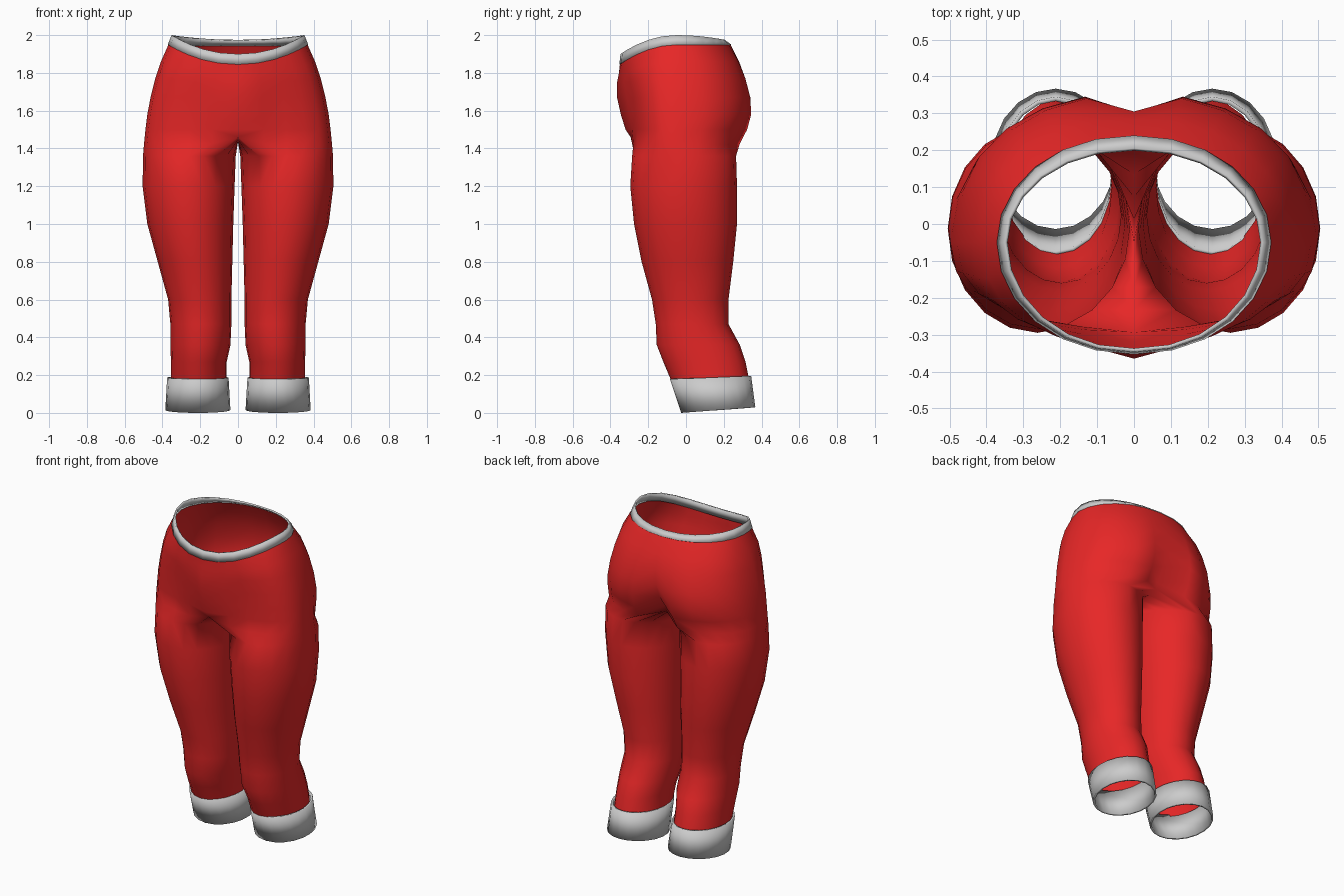
import bpy, bmesh
from math import sin, cos, radians, exp, copysign

if "Cube" in bpy.data.objects:
    bpy.data.objects.remove(bpy.data.objects["Cube"])

N, H = 20, 13          # points round a leg, points round half the hips

red = bpy.data.materials.new("red_cloth")
red.diffuse_color = (0.8, 0.02, 0.02, 1)
red.use_nodes = True
red.node_tree.nodes["Principled BSDF"].inputs["Base Color"].default_value = red.diffuse_color


def leg_ring(z, xi, xo, yf, yb, tilt=0.0):
    """Closed ring round one leg, starting at the inner front."""
    pts = []
    for k in range(N):
        a = radians(-108 + 18 * k)
        s = sin(a)
        pts.append(((xi + xo) / 2 + (xo - xi) / 2 * cos(a),
                    (yf + yb) / 2 + (yb - yf) / 2 * s, z + tilt * (s + 1) / 2))
    return pts


def hip_ring(z, xs, yf, yb, bump=0, cleft=0, drop=0, p=0.8, back_drop=0):
    """Half ring round the hips, from the front centre to the back centre."""
    pts = []
    yc = -0.05
    for k in range(H):
        t = radians(-90 + 15 * k)
        c, s = max(cos(t), 0), sin(t)
        x = xs * c ** 0.95 if 0 < k < H - 1 else 0.0
        q = abs(s) ** p
        if s < 0:
            y = yc + (yf - yc) * q + bump * exp(-(x / 0.11) ** 2)
            zz = z - drop * q * q
        else:
            y = yc + (yb - yc) * q - cleft * exp(-(x / 0.06) ** 2)
            zz = z - back_drop * q * q
        pts.append((x, y, zz))
    return pts


def loft(bm, rings, closed):
    """Join successive rings of vertices with quads."""
    for a, b in zip(rings, rings[1:]):
        n = min(len(a), len(b))
        for k in range(n if closed else n - 1):
            j = (k + 1) % n
            bm.faces.new((a[k], a[j], b[j], b[k]))


def finish(name, bm, mat=None, thick=0, mirror=True):
    bmesh.ops.recalc_face_normals(bm, faces=bm.faces[:])
    me = bpy.data.meshes.new(name)
    bm.to_mesh(me)
    bm.free()
    ob = bpy.data.objects.new(name, me)
    bpy.context.collection.objects.link(ob)
    if mat:
        me.materials.append(mat)
    if mirror:
        m = ob.modifiers.new("mirror", 'MIRROR')
        m.merge_threshold = 0.002
    if thick:
        s = ob.modifiers.new("thickness", 'SOLIDIFY')
        s.thickness = thick
        s.offset = -1
    bpy.ops.object.select_all(action='DESELECT')
    ob.select_set(True)
    bpy.context.view_layer.objects.active = ob
    bpy.ops.object.shade_smooth_by_angle(angle=radians(60))
    return ob


def verts(bm, ring):
    return [bm.verts.new(p) for p in ring]


# trousers: one leg and half the hips, mirrored
LEG = [(0.17, .06, .355, -.078, .335), (0.27, .06, .355, -.12, .315),
       (0.36, .04, .358, -.155, .285), (0.47, .035, .358, -.16, .225),
       (0.60, .035, .37, -.18, .225), (0.80, .03, .425, -.235, .25),
       (1.00, .025, .48, -.275, .27), (1.20, .018, .505, -.295, .27),
       (1.36, .012, .503, -.285, .265)]
HIPS = [(1.50, .490, -.285, .335, -.035, .13, 0), (1.58, .480, -.295, .357, -.05, .09, 0),
        (1.67, .463, -.305, .352, -.06, .05, 0), (1.77, .438, -.325, .325, -.04, .02, .02),
        (1.86, .408, -.335, .286, -.02, .005, .06)]
WAIST = dict(z=1.95, xs=.368, yf=-.35, yb=.235, drop=.105, p=1)

bm = bmesh.new()
legs = [verts(bm, leg_ring(*r)) for r in LEG]

# crotch ring: hip points outside, a saddle along x = 0 inside
fork = hip_ring(1.42, .498, -.283, .295, -.01, .10)
fork = [(x, y, z + 0.04 * exp(-(x / 0.1) ** 2)) for x, y, z in fork]
y0, y1 = fork[0][1], fork[-1][1]
inner = N - H
for i in range(1, inner + 1):
    f = i / (inner + 1)
    fork.append((0, y1 + (y0 - y1) * f, 1.435 + 0.02 * (2 * f - 1) ** 2))
fork = verts(bm, fork)
loft(bm, legs + [fork], True)
hips = [verts(bm, hip_ring(*r)) for r in HIPS] + [verts(bm, hip_ring(**WAIST))]
loft(bm, [fork] + hips, False)
finish("trousers", bm, red)

# waistband
bm = bmesh.new()
low = dict(WAIST, xs=.372, yf=-.353, yb=.24)
top = dict(z=2.0, xs=.352, yf=-.347, yb=.205, drop=.10, p=1, back_drop=.025)
loft(bm, [verts(bm, hip_ring(**low)), verts(bm, hip_ring(**top))], False)
finish("waistband", bm, None, 0.01)

# ankle cuffs
bm = bmesh.new()
cuff = [leg_ring(0.178, .05, .375, -.085, .345, .018),
        leg_ring(0.0, .04, .385, -.025, .367, .03)]
loft(bm, [verts(bm, r) for r in cuff], True)
finish("ankle_cuffs", bm, None, 0.012)
